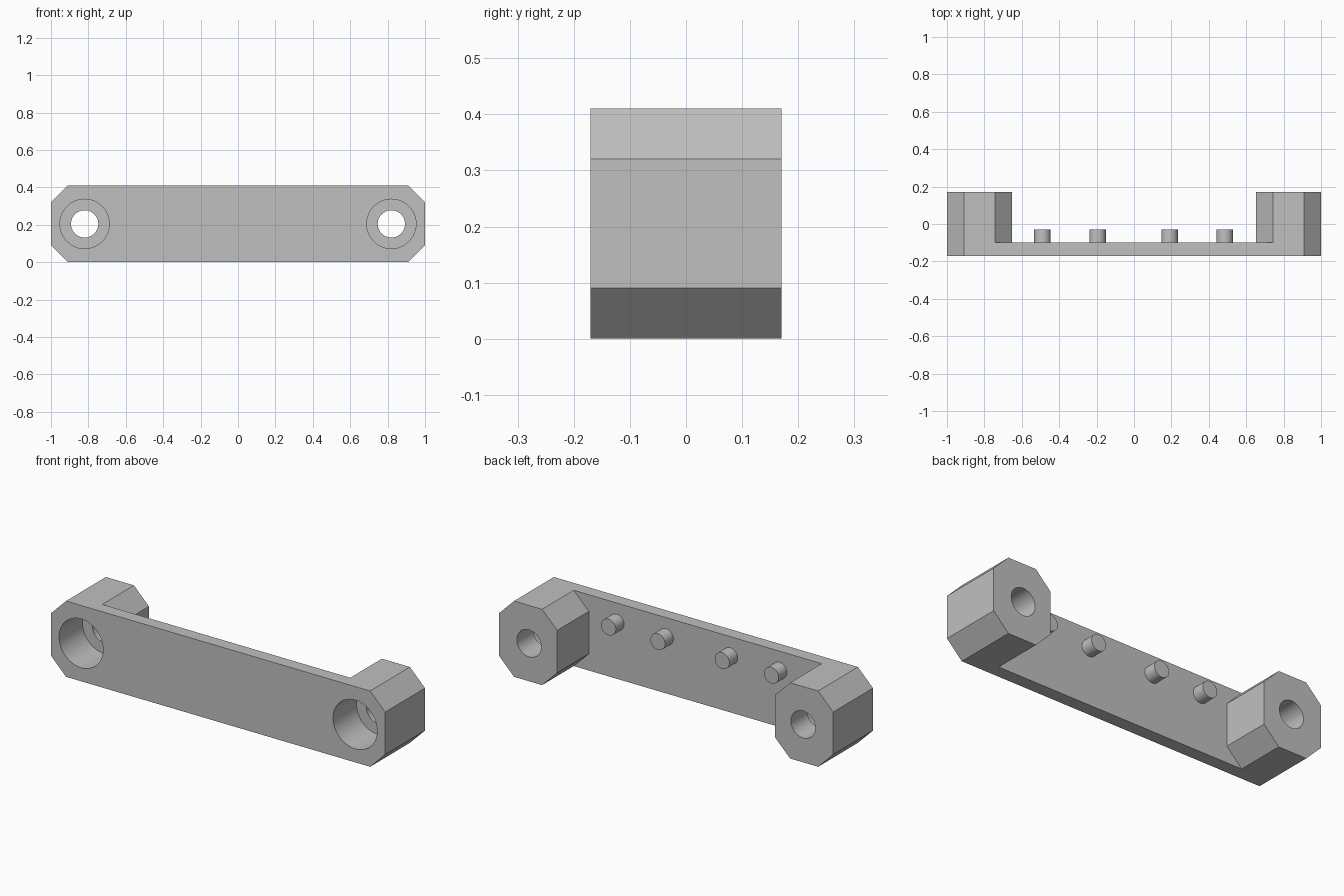
import bpy, bmesh, math

if "Cube" in bpy.data.objects:
    bpy.data.objects.remove(bpy.data.objects["Cube"], do_unlink=True)

HEIGHT, FRONT, PLATE_BACK, BACK = 0.41, -0.17, -0.10, 0.17
OUTER, INNER, CHAMFER = 1.0, 0.652, 0.09
HOLE_X, HOLE_Z = 0.82, 0.205

grey = bpy.data.materials.new("Grey plastic")
grey.use_nodes = True
colour = (0.53, 0.53, 0.53, 1)
grey.diffuse_color = colour
grey.node_tree.nodes["Principled BSDF"].inputs["Base Color"].default_value = colour


def cylinder(name, x, z, radius, y0, y1):
    """Cylinder running along y from y0 to y1."""
    bpy.ops.mesh.primitive_cylinder_add(
        vertices=48, radius=radius, depth=y1 - y0,
        location=(x, (y0 + y1) / 2, z), rotation=(math.pi / 2, 0, 0))
    obj = bpy.context.object
    obj.name = name
    obj.data.materials.append(grey)
    return obj


def smooth(obj):
    bpy.ops.object.select_all(action="DESELECT")
    obj.select_set(True)
    bpy.context.view_layer.objects.active = obj
    bpy.ops.object.shade_smooth_by_angle(angle=math.radians(30))


def extrude(bm, faces, depth):
    """Push faces back along y and return the new end faces."""
    geom = bmesh.ops.extrude_face_region(bm, geom=faces)["geom"]
    verts = [g for g in geom if isinstance(g, bmesh.types.BMVert)]
    bmesh.ops.translate(bm, verts=verts, vec=(0, depth, 0))
    return [g for g in geom if isinstance(g, bmesh.types.BMFace)]


# Body: two octagonal ends joined by a web, extruded to a plate, ends extruded on
bm = bmesh.new()
inner = [(INNER + CHAMFER, HEIGHT), (INNER, HEIGHT - CHAMFER),
         (INNER, CHAMFER), (INNER + CHAMFER, 0)]
outer = [(OUTER - CHAMFER, 0), (OUTER, CHAMFER),
         (OUTER, HEIGHT - CHAMFER), (OUTER - CHAMFER, HEIGHT)]
faces, web = [], []
for side in (1, -1):
    ring = [bm.verts.new((side * x, FRONT, z)) for x, z in inner + outer]
    faces.append(bm.faces.new(ring if side == 1 else ring[::-1]))
    web += ring[3::-1] if side == 1 else ring[:4]
faces.append(bm.faces.new(web))
plate_back = extrude(bm, faces, PLATE_BACK - FRONT)
ends = [f for f in plate_back if abs(f.calc_center_median().x) > INNER]
extrude(bm, ends, BACK - PLATE_BACK)
bmesh.ops.recalc_face_normals(bm, faces=bm.faces)
bmesh.ops.dissolve_limit(bm, angle_limit=0.01, verts=bm.verts, edges=bm.edges)
mesh = bpy.data.meshes.new("bracket_body")
bm.to_mesh(mesh)
bm.free()
body = bpy.data.objects.new("bracket_body", mesh)
bpy.context.collection.objects.link(body)
mesh.materials.append(grey)

# Counterbored screw holes through both ends
for side in (1, -1):
    for radius, y1 in ((0.132, FRONT + 0.2), (0.073, BACK + 0.1)):
        cutter = cylinder("hole_cutter", side * HOLE_X, HOLE_Z, radius, FRONT - 0.1, y1)
        cutter.hide_render = True
        mod = body.modifiers.new("hole", "BOOLEAN")
        mod.operation, mod.solver, mod.object = "DIFFERENCE", "EXACT", cutter
        bpy.context.view_layer.objects.active = body
        bpy.ops.object.modifier_apply(modifier=mod.name)
        bpy.data.objects.remove(cutter, do_unlink=True)
smooth(body)

# Row of locating pegs on the back of the plate
for i, x in enumerate((-0.49, -0.195, 0.19, 0.485)):
    smooth(cylinder(f"peg_{i + 1}", x, 0.306, 0.044, PLATE_BACK - 0.01, -0.03))
